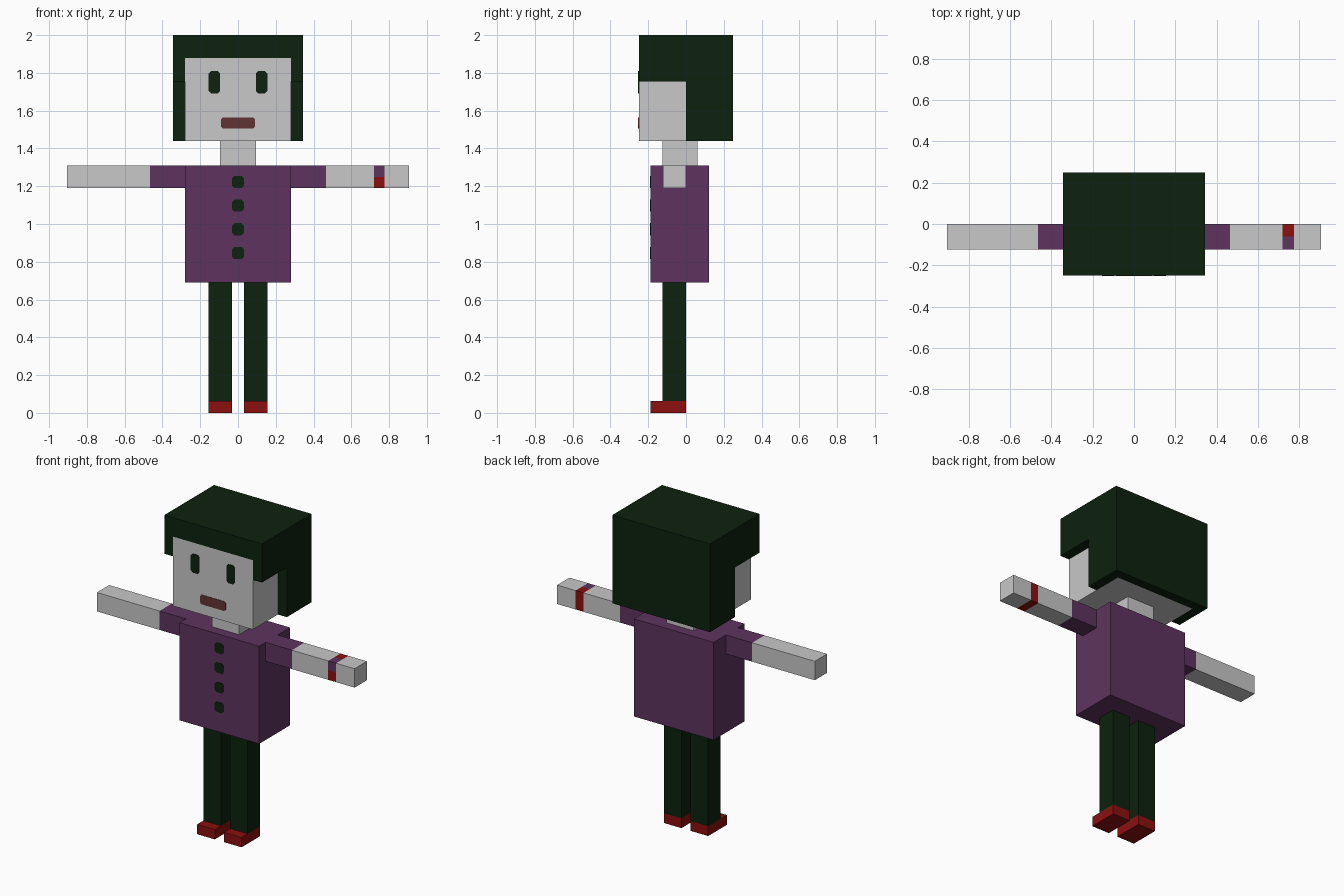
import bpy, bmesh
from mathutils import Vector

if "Cube" in bpy.data.objects:
    bpy.data.objects.remove(bpy.data.objects["Cube"])


def material(name, rgb):
    m = bpy.data.materials.new(name)
    m.diffuse_color = (*rgb, 1)
    m.use_nodes = True
    m.node_tree.nodes["Principled BSDF"].inputs["Base Color"].default_value = m.diffuse_color
    return m


SKIN = material("pale_grey", (0.58, 0.58, 0.58))
PURPLE = material("purple", (0.112, 0.034, 0.112))
GREEN = material("dark_green", (0.004, 0.0152, 0.0044))
RED = material("red", (0.258, 0.005, 0.005))
LIP = material("dull_red", (0.122, 0.034, 0.034))


def finish(name, bm, mats, rule=None):
    bmesh.ops.recalc_face_normals(bm, faces=bm.faces)
    if rule:
        for f in bm.faces:
            f.material_index = rule(f.calc_center_median(), f.normal)
    me = bpy.data.meshes.new(name)
    bm.to_mesh(me)
    bm.free()
    for m in mats:
        me.materials.append(m)
    ob = bpy.data.objects.new(name, me)
    bpy.context.collection.objects.link(ob)
    return ob


def box(name, lo, hi, mats, cuts=(), rule=None):
    """Box between two corners, sliced by (axis, value) planes for painting."""
    bm = bmesh.new()
    bmesh.ops.create_cube(bm, size=1)
    lo, hi = Vector(lo), Vector(hi)
    for v in bm.verts:
        v.co = (lo + hi) / 2 + v.co * (hi - lo)
    for axis, value in cuts:
        p = Vector((0, 0, 0))
        p[axis] = value
        n = Vector((0, 0, 0))
        n[axis] = 1
        bmesh.ops.bisect_plane(bm, geom=bm.verts[:] + bm.edges[:] + bm.faces[:],
                               plane_co=p, plane_no=n)
    return finish(name, bm, mats, rule)


def prism(name, pts, direction, mats):
    """Extrude a closed outline along a direction."""
    bm = bmesh.new()
    face = bm.faces.new([bm.verts.new(p) for p in pts])
    ext = bmesh.ops.extrude_face_region(bm, geom=[face])
    bmesh.ops.translate(bm, vec=direction,
                        verts=[g for g in ext["geom"] if isinstance(g, bmesh.types.BMVert)])
    return finish(name, bm, mats)


def plate(name, x, z, w, h, c, y, mat):
    """Thin plate with clipped corners lying on a front surface at y."""
    outline = [(w, h - c), (w - c, h), (c - w, h), (-w, h - c),
               (-w, c - h), (c - w, -h), (w - c, -h), (w, c - h)]
    return prism(name, [(x + a, y - 0.003, z + b) for a, b in outline], (0, 0.005, 0), [mat])


# Head and neck
box("head", (-0.28, -0.25, 1.44), (0.28, 0.19, 1.88), [SKIN])
box("neck", (-0.095, -0.125, 1.31), (0.095, 0.06, 1.44), [SKIN])

# Hair: side outline across the full width, hollowed around the head
side = [(-0.25, 2.0), (0.25, 2.0), (0.25, 1.44), (0.0, 1.44), (0.0, 1.755), (-0.25, 1.755)]
hair = prism("hair", [(-0.343, y, z) for y, z in side], (0.686, 0, 0), [GREEN])
cutter = box("hair_cutter", (-0.28, -0.4, 1.3), (0.28, 0.19, 1.88), [GREEN])
cutter.hide_render = True
cutter.hide_viewport = True
cut = hair.modifiers.new("head_hollow", "BOOLEAN")
cut.operation = "DIFFERENCE"
cut.solver = "EXACT"
cut.object = cutter

# Face details
for s, n in ((-1, "left"), (1, "right")):
    plate(n + "_eye", s * 0.125, 1.75, 0.03, 0.06, 0.013, -0.25, GREEN)
plate("mouth", 0, 1.535, 0.09, 0.03, 0.01, -0.25, LIP)

# Coat and buttons
box("coat", (-0.28, -0.187, 0.69), (0.28, 0.123, 1.31), [PURPLE])
for i in range(4):
    plate(f"button_{i + 1}", 0, 1.222 - 0.125 * i, 0.033, 0.032, 0.014, -0.187, GREEN)


# Arms: sleeve, bare forearm, and a two-tone band on one wrist
def arm_paint(c, n):
    if abs(c.x) < 0.465:
        return 1
    if 0.72 < c.x < 0.775:
        purple = (n.y < -0.5 and c.z > 1.25) or (n.z > 0.5 and c.y < -0.06)
        return 1 if purple else 2
    return 0


box("left_arm", (-0.905, -0.123, 1.19), (-0.28, 0, 1.31), [SKIN, PURPLE, RED],
    [(0, -0.465)], arm_paint)
box("right_arm", (0.28, -0.123, 1.19), (0.905, 0, 1.31), [SKIN, PURPLE, RED],
    [(0, 0.465), (0, 0.72), (0, 0.775), (1, -0.06), (2, 1.25)], arm_paint)

# Legs and shoes
for s, n in ((-1, "left"), (1, "right")):
    x0, x1 = sorted((s * 0.032, s * 0.156))
    box(n + "_leg", (x0, -0.125, 0.062), (x1, 0, 0.69), [GREEN])
    box(n + "_shoe", (x0, -0.187, 0), (x1, 0, 0.062), [RED])
